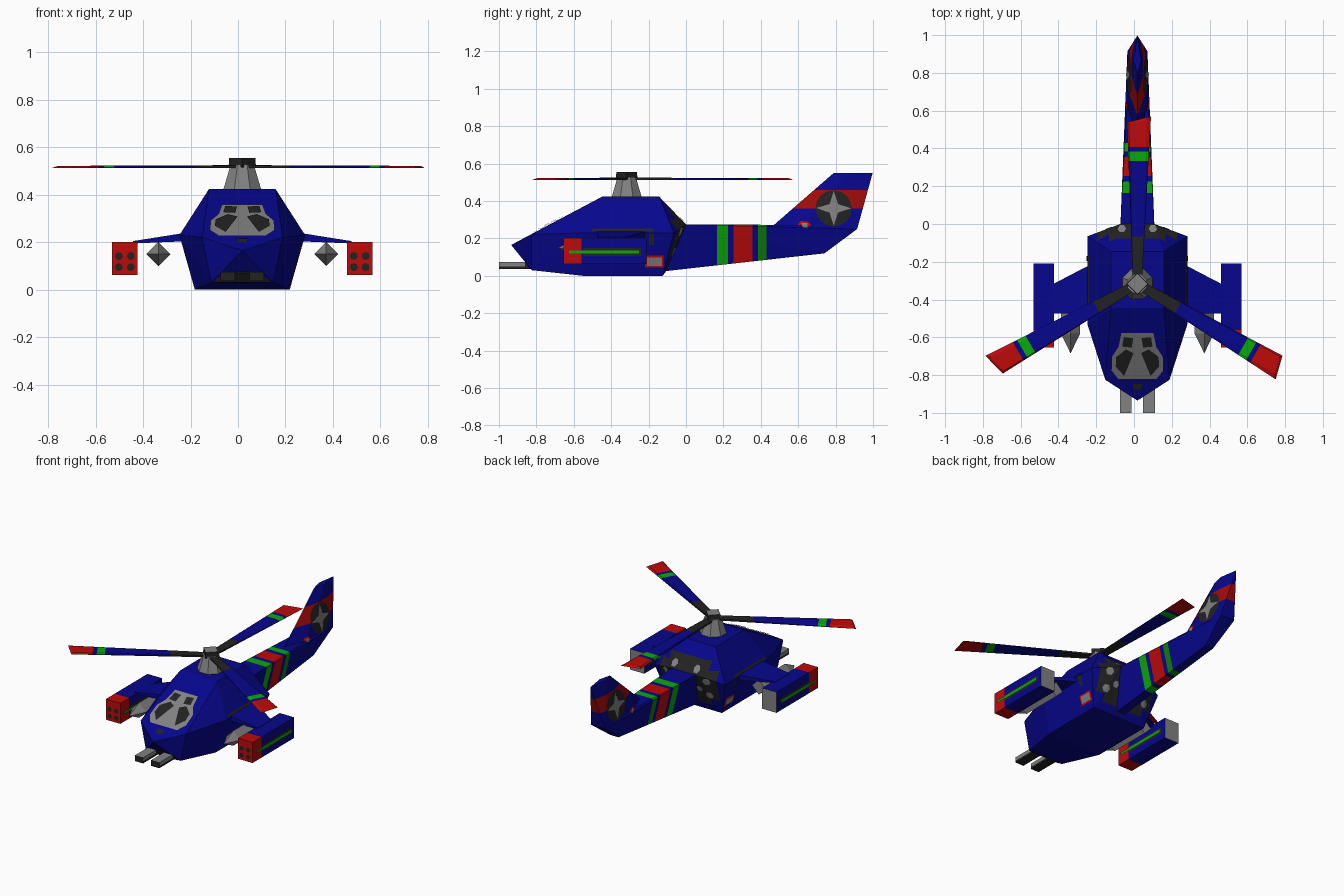
import bpy, bmesh, math
from mathutils import Vector, Matrix
from mathutils.bvhtree import BVHTree

if "Cube" in bpy.data.objects:
    bpy.data.objects.remove(bpy.data.objects["Cube"])

CX = 0.018          # centre line of the fuselage
HUB_Y = -0.317      # rotor axis


def material(name, rgb):
    m = bpy.data.materials.new(name)
    m.diffuse_color = (*rgb, 1)
    m.use_nodes = True
    m.node_tree.nodes["Principled BSDF"].inputs["Base Color"].default_value = m.diffuse_color
    return m


MATS = [material("navy_blue", (0.002, 0.002, 0.265)), material("red", (0.52, 0.003, 0.003)),
        material("green", (0.003, 0.40, 0.003)), material("grey", (0.22, 0.22, 0.22)),
        material("black", (0.016, 0.016, 0.016)), material("dark_red", (0.36, 0.003, 0.003)),
        material("dark_green", (0.004, 0.22, 0.004))]
BLUE, RED, GREEN, GREY, BLACK, DARK_RED, DARK_GREEN = range(7)


def finish(name, bm):
    me = bpy.data.meshes.new(name)
    bm.to_mesh(me)
    for m in MATS:
        me.materials.append(m)
    ob = bpy.data.objects.new(name, me)
    bpy.context.collection.objects.link(ob)


def hull(name, pts, rule=lambda c, n: BLUE, cuts=(), matrix=None):
    """Convex part, cut by (axis, value) planes, coloured by face centre and normal."""
    bm = bmesh.new()
    for p in pts:
        bm.verts.new(p)
    res = bmesh.ops.convex_hull(bm, input=bm.verts[:])
    junk = {v for v in res["geom_interior"] + res["geom_unused"]
            if isinstance(v, bmesh.types.BMVert)}
    bmesh.ops.delete(bm, geom=list(junk), context="VERTS")
    bmesh.ops.dissolve_limit(bm, angle_limit=0.01, verts=bm.verts[:], edges=bm.edges[:])
    for axis, value in cuts:
        d = Vector((0, 0, 0))
        d[axis] = 1
        bmesh.ops.bisect_plane(bm, geom=bm.verts[:] + bm.edges[:] + bm.faces[:],
                               plane_co=d * value, plane_no=d)
    bmesh.ops.recalc_face_normals(bm, faces=bm.faces[:])
    for f in bm.faces:
        f.material_index = rule(f.calc_center_median(), f.normal)
    bm.transform(matrix or Matrix.Translation((CX, 0, 0)))
    bm.normal_update()
    tree = BVHTree.FromBMesh(bm)
    finish(name, bm)
    bm.free()
    return tree


def both(pts):
    return [(s * x, y, z) for x, y, z in pts for s in (1, -1)]


def box(x0, x1, y0, y1, z0, z1):
    return [(x, y, z) for x in (x0, x1) for y in (y0, y1) for z in (z0, z1)]


def decal(name, tree, pts, look, mat, lift=0.004):
    """Thin painted patch: a polygon projected along 'look' onto a part."""
    look = Vector(look)
    pts = [Vector(p) + Vector((CX, 0, 0)) for p in pts]
    mid = sum(pts, Vector()) / len(pts)

    def drop(p):
        hit, n, _, _ = tree.ray_cast(p - look, look)
        if hit is None:
            hit, n, _, _ = tree.find_nearest(p)
        return hit + n * lift
    bm = bmesh.new()
    centre = bm.verts.new(drop(mid))
    inner = [bm.verts.new(drop(mid.lerp(p, 0.5))) for p in pts]
    outer = [bm.verts.new(drop(p)) for p in pts]
    for i in range(len(pts)):
        j = (i + 1) % len(pts)
        bm.faces.new((centre, inner[i], inner[j]))
        bm.faces.new((inner[i], outer[i], outer[j], inner[j]))
    bm.normal_update()
    for f in bm.faces:
        f.material_index = mat
        if f.normal.dot(look) > 0:
            f.normal_flip()
    finish(name, bm)
    bm.free()


def side_rect(x, y0, y1, z0, z1):
    return [(x, y0, z0), (x, y1, z0), (x, y1, z1), (x, y0, z1)]


# Fuselage: faceted hull with a rounded dark area on the rear
def body_rule(c, n):
    return BLACK if n.y > 0.3 and math.hypot(c.x / 0.21, (c.z - 0.2) / 0.165) < 1 else BLUE


body = hull("fuselage", [(0, -0.935, 0.165)] + both([
    (0.17, -0.825, 0.221), (0.13, -0.825, 0.03), (0.14, -0.445, 0.425), (0.14, -0.145, 0.425),
    (0.265, -0.53, 0.23), (0.265, -0.065, 0.23), (0.2, -0.55, 0), (0.2, -0.125, 0),
    (0.09, 0, 0.275), (0.03, -0.11, 0.02)]), body_rule,
    [(0, v) for v in (-0.21, -0.15, 0.15, 0.21)] + [(2, v) for v in (0.05, 0.1, 0.3, 0.355)])

# Tail boom with stripes, the rear one darker on the sides
def tail_rule(c, n):
    if 0.165 < c.y < 0.225:
        return GREEN
    if 0.385 < c.y < 0.43:
        return GREEN if n.z > 0.5 else DARK_GREEN
    return RED if 0.255 < c.y < 0.355 else BLUE


hull("tail_boom", both([(0.09, -0.01, 0.275), (0.03, -0.11, 0.025), (0.057, 0.6, 0.272),
                        (0.053, 0.915, 0.25), (0.03, 0.74, 0.12)]), tail_rule,
     [(1, v) for v in (0.165, 0.225, 0.255, 0.355, 0.385, 0.43)])

# Tail fin with a red band
fin = hull("tail_fin", [(0, 0.47, 0.272), (0, 0.79, 0.55), (0, 0.998, 0.55)] + both([
    (0.02, 0.87, 0.55), (0.056, 0.62, 0.268), (0.053, 0.915, 0.25), (0.03, 0.74, 0.125)]),
    lambda c, n: DARK_RED if 0.36 < c.z < 0.46 else BLUE, [(2, 0.36), (2, 0.46)])

for s, side in ((1, "right"), (-1, "left")):
    look = (-s, 0, 0)
    # Tail rotor disc with a four-pointed star, and small badge
    ring = [(0.3 * s, 0.79 + 0.097 * math.cos(a), 0.36 + 0.097 * math.sin(a))
            for a in [math.tau * i / 16 for i in range(16)]]
    star = [(0.3 * s, 0.79 + r * math.cos(a), 0.36 + r * math.sin(a))
            for r, a in [((0.093, 0.032)[i % 2], math.tau * i / 8) for i in range(8)]]
    decal(side + "_tail_rotor", fin, ring, look, BLACK)
    decal(side + "_tail_rotor_star", fin, star, look, GREY, 0.008)
    badge = [(0.3 * s, y, z) for y, z in ((0.6, 0.27), (0.615, 0.247), (0.65, 0.247),
                                          (0.668, 0.272), (0.65, 0.29), (0.615, 0.29))]
    decal(side + "_fin_badge", fin, badge, look, RED, 0.007)
    decal(side + "_fin_badge_core", fin, side_rect(0.3 * s, 0.62, 0.65, 0.257, 0.28), look,
          GREY, 0.0095)

    # Side panel with red frame
    decal(side + "_panel_frame", body, side_rect(0.5 * s, -0.22, -0.12, 0.045, 0.11), look, RED)
    decal(side + "_panel", body, side_rect(0.5 * s, -0.208, -0.128, 0.054, 0.1), look, GREY, 0.008)

    # Dark trim around the wing root
    decal(side + "_root_trim", body, side_rect(0.5 * s, -0.505, -0.17, 0.236, 0.25), look, BLACK)
    decal(side + "_root_trim_rear", body, side_rect(0.5 * s, -0.197, -0.17, 0.165, 0.229),
          look, BLACK)

    # Grey patches on the dark rear
    for i, (x, z, r) in enumerate(((0.082, 0.303, 0.022), (0.15, 0.235, 0.026),
                                   (0.15, 0.13, 0.026), (0.09, 0.17, 0.022))):
        decal(f"{side}_rear_patch_{i}", body,
              [(s * x + r * math.cos(k * math.pi / 3), 0.3, z + r * math.sin(k * math.pi / 3))
               for k in range(6)], (0, -1, 0), GREY)

    # Stub wing
    hull(side + "_wing", [(s * x, y, z) for x, y, z in (
        (0.22, -0.475, 0.243), (0.22, -0.475, 0.205), (0.22, -0.2, 0.243), (0.22, -0.2, 0.205),
        (0.46, -0.475, 0.205), (0.46, -0.475, 0.195), (0.46, -0.325, 0.205), (0.46, -0.325, 0.195))])

    # Rocket pod: red front, grey back
    pod = hull(side + "_rocket_pod", box(s * 0.442, s * 0.55, -0.655, -0.21, 0.062, 0.202),
               lambda c, n: GREY if n.y > 0.5 else RED if c.y < -0.56 else BLUE, [(1, -0.56)])
    for d, face in ((1, "outer"), (-1, "inner")):
        x, dirn = s * (0.495 + d * 0.2), (-s * d, 0, 0)
        decal(f"{side}_pod_{face}_band", pod, side_rect(x, -0.55, -0.24, 0.105, 0.148), dirn, BLACK)
        decal(f"{side}_pod_{face}_stripe", pod, side_rect(x, -0.625, -0.25, 0.118, 0.135),
              dirn, GREEN, 0.008)
    for i in range(4):
        hx, hz = s * 0.495 + (i % 2 - 0.5) * 0.05, 0.095 + (i // 2) * 0.047
        decal(f"{side}_pod_tube_{i}", pod,
              [(hx + 0.017 * math.cos(k * math.pi / 4), -1, hz + 0.017 * math.sin(k * math.pi / 4))
               for k in range(8)], (0, 1, 0), BLACK)

    # Missile with a diamond section and pointed nose
    mx = s * 0.354
    hull(side + "_missile", [(mx, -0.685, 0.15)] + [
        (mx + dx, y, 0.15 + dz) for y in (-0.58, -0.3)
        for dx, dz in ((0.051, 0), (-0.051, 0), (0, 0.051), (0, -0.051))],
        lambda c, n: GREY)

    # Nose gun: grey upper half, dark muzzle and lower half
    hull(side + "_gun", box(s * 0.03, s * 0.092, -1.0, -0.78, 0.036, 0.074),
         lambda c, n: BLACK if c.z < 0.05 or n.y < -0.5 or c.y > -0.86 else GREY,
         [(1, -0.86), (2, 0.05)])

    # Cockpit panes, upper and lower
    for label, pane in (("upper", [(0.022, -0.6), (0.072, -0.595), (0.08, -0.645), (0.03, -0.65)]),
                        ("lower", [(0.02, -0.68), (0.06, -0.66), (0.112, -0.7), (0.115, -0.75),
                                   (0.07, -0.8), (0.045, -0.74)])):
        decal(f"{side}_{label}_pane", body, [(s * x, y, 0.8) for x, y in pane],
              (0, 0, -1), BLACK, 0.009)

# Windscreen frame and small nose sensor ahead of it
half = [(0.085, -0.575), (0.1, -0.65), (0.134, -0.7), (0.136, -0.775), (0.1, -0.82)]
decal("windscreen", body, [(x, y, 0.8) for x, y in half] + [(-x, y, 0.8) for x, y in half[::-1]],
      (0, 0, -1), GREY)
decal("nose_sensor", body, [(-0.025, -0.845, 0.8), (0.025, -0.845, 0.8), (0.02, -0.875, 0.8),
                            (-0.02, -0.875, 0.8)], (0, 0, -1), BLACK)

# Dark intake under the nose
decal("chin_intake", body, [(-0.115, -1.2, 0.033), (0.115, -1.2, 0.033), (0.1, -1.2, 0.085),
                            (-0.1, -1.2, 0.085)], (0, 1, 0), BLACK)

# Rotor mast and cap
def ngon(n, r, z, turn=0.0):
    return [(r * math.cos(math.tau * i / n + turn), r * math.sin(math.tau * i / n + turn), z)
            for i in range(n)]


hub = Matrix.Translation((CX, HUB_Y, 0))
hull("rotor_mast", ngon(8, 0.087, 0.42, math.pi / 8) + ngon(8, 0.053, 0.527, math.pi / 8),
     lambda c, n: GREY, (), hub)
hull("rotor_cap", ngon(4, 0.058, 0.515) + ngon(4, 0.055, 0.556),
     lambda c, n: GREY if n.z > 0.5 else BLACK, (), hub)

# Three tapered blades with bands
def blade_rule(c, n):
    if c.y < 0.25:
        return BLACK
    if c.y < 0.65:
        return BLUE
    return GREEN if c.y < 0.70 else BLUE if c.y < 0.725 else RED


blade = [(x, y, z) for x, y, z in box(-0.025, 0.025, 0.04, 0.04, 0.513, 0.525)] + [
    (-0.055, 0.855, 0.513), (0.072, 0.887, 0.513), (-0.045, 0.845, 0.522), (0.05, 0.868, 0.522)]
for i in range(3):
    hull(f"rotor_blade_{i + 1}", blade, blade_rule, [(1, v) for v in (0.25, 0.65, 0.70, 0.725)],
         hub @ Matrix.Rotation(math.tau * i / 3, 4, "Z"))
